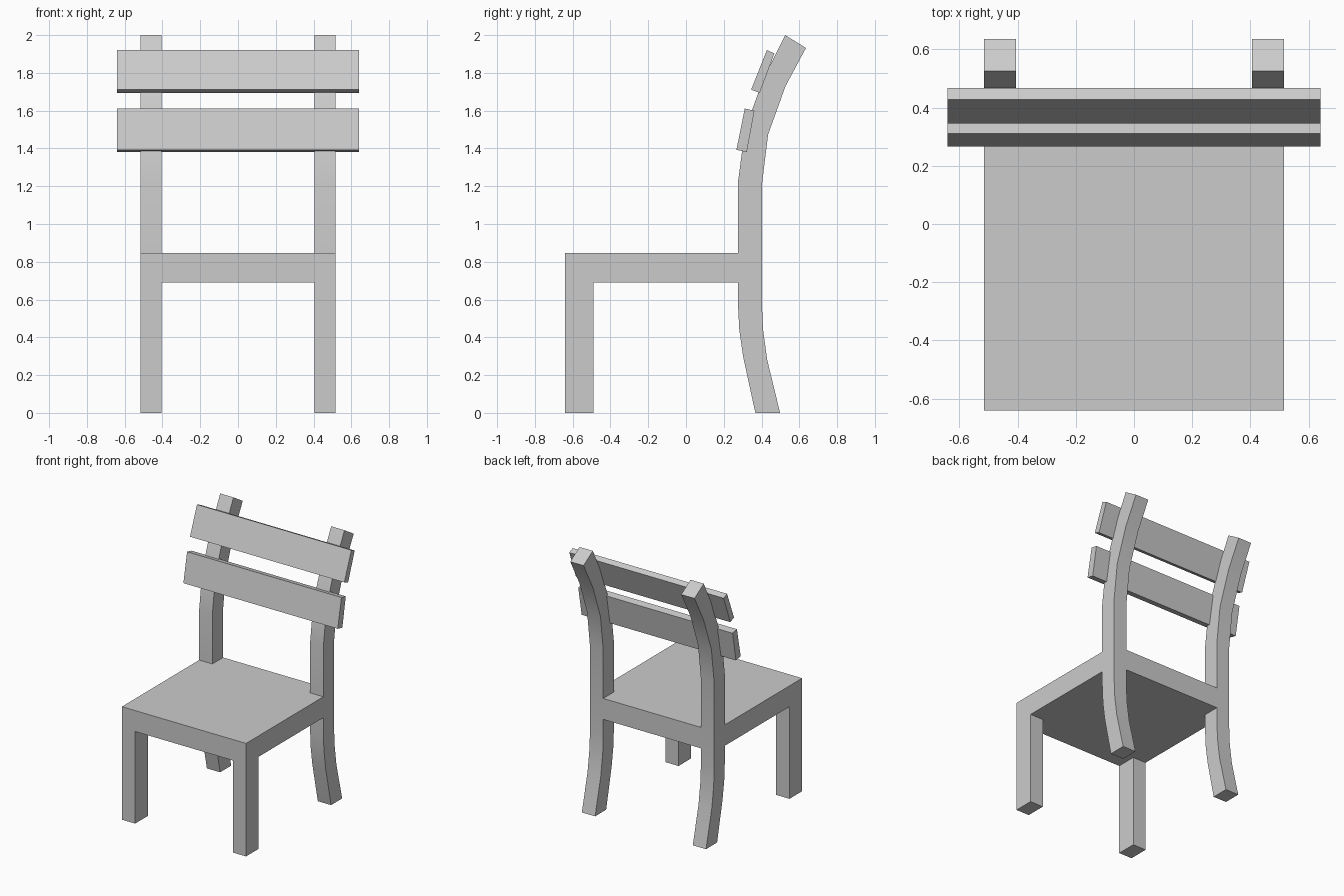
import bpy, bmesh, math
from mathutils import Vector

if "Cube" in bpy.data.objects:
    bpy.data.objects.remove(bpy.data.objects["Cube"])


def prism(name, points, direction, smooth=False):
    """Extrude a closed outline along a vector into a solid object."""
    bm = bmesh.new()
    face = bm.faces.new([bm.verts.new(p) for p in points])
    geom = bmesh.ops.extrude_face_region(bm, geom=[face], use_keep_orig=True)["geom"]
    bmesh.ops.translate(bm, vec=Vector(direction),
                        verts=[g for g in geom if isinstance(g, bmesh.types.BMVert)])
    bmesh.ops.recalc_face_normals(bm, faces=bm.faces[:])
    mesh = bpy.data.meshes.new(name)
    bm.to_mesh(mesh)
    bm.free()
    obj = bpy.data.objects.new(name, mesh)
    bpy.context.collection.objects.link(obj)
    if smooth:
        bpy.ops.object.select_all(action='DESELECT')
        obj.select_set(True)
        bpy.context.view_layer.objects.active = obj
        bpy.ops.object.shade_smooth_by_angle(angle=math.radians(30))
    return obj


def side_profile(name, yz, x0, x1, smooth=False):
    return prism(name, [(x0, y, z) for y, z in yz], (x1 - x0, 0, 0), smooth)


LEG_IN, LEG_OUT = 0.405, 0.515
SEAT_Z0, SEAT_Z1 = 0.69, 0.847
FRONT, BACK_IN, BACK_OUT = -0.64, 0.275, 0.402

# Seat, notched at the back corners around the rear posts
outline = [(-LEG_OUT, FRONT), (LEG_OUT, FRONT), (LEG_OUT, BACK_IN), (LEG_IN, BACK_IN),
           (LEG_IN, BACK_OUT), (-LEG_IN, BACK_OUT), (-LEG_IN, BACK_IN), (-LEG_OUT, BACK_IN)]
prism("seat", [(x, y, SEAT_Z0) for x, y in outline], (0, 0, SEAT_Z1 - SEAT_Z0))

# Curved rear posts: front edge going up, back edge coming down
post = [(0.367, 0), (0.302, 0.30), (0.282, 0.44), (0.275, 0.58), (0.275, 1.22),
        (0.312, 1.50), (0.412, 1.775), (0.525, 2.0),
        (0.635, 1.932), (0.527, 1.73), (0.435, 1.475), (BACK_OUT, 1.21),
        (BACK_OUT, 0.57), (0.408, 0.44), (0.43, 0.28), (0.498, 0)]
front_leg = [(FRONT, 0), (-0.49, 0), (-0.49, SEAT_Z0), (FRONT, SEAT_Z0)]

# Legs on both sides
for label, s in (("left", -1), ("right", 1)):
    side_profile(f"front_leg_{label}", front_leg, s * LEG_IN, s * LEG_OUT)
    side_profile(f"rear_post_{label}", post, s * LEG_IN, s * LEG_OUT, smooth=True)

# Tilted back slats
side_profile("lower_slat", [(0.267, 1.393), (0.322, 1.381), (0.362, 1.6), (0.311, 1.611)],
             -0.64, 0.64)
side_profile("upper_slat", [(0.345, 1.711), (0.39, 1.694), (0.468, 1.903), (0.428, 1.921)],
             -0.64, 0.64)
